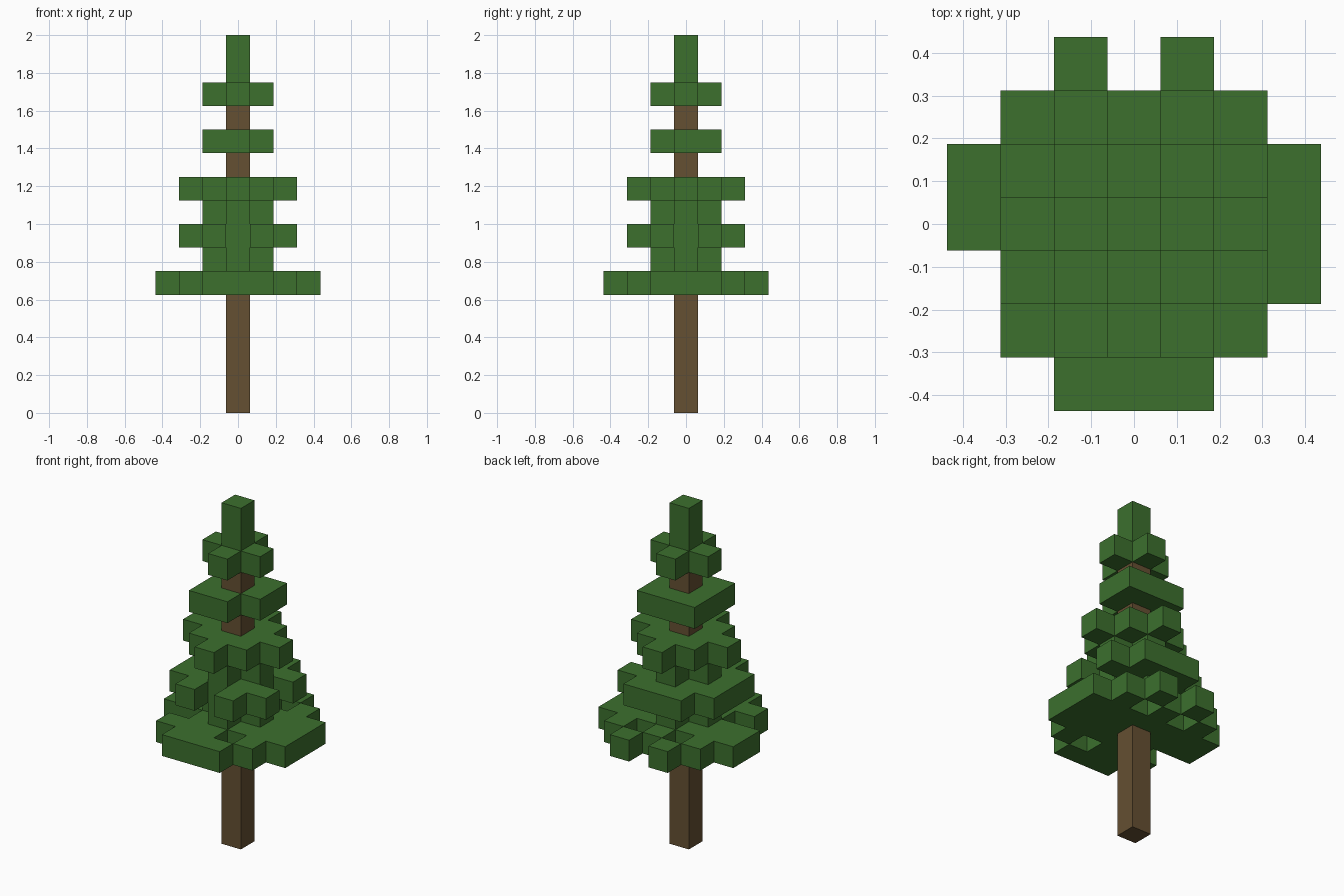
import bpy
import bmesh
from mathutils import Vector

U = 0.125  # edge length of one block

if "Cube" in bpy.data.objects:
    bpy.data.objects.remove(bpy.data.objects["Cube"], do_unlink=True)


def make_material(name, rgb):
    mat = bpy.data.materials.new(name)
    mat.use_nodes = True
    colour = (*rgb, 1.0)
    mat.diffuse_color = colour
    mat.node_tree.nodes["Principled BSDF"].inputs["Base Color"].default_value = colour
    return mat


leaf_green = make_material("leaf_green", (0.045, 0.162, 0.027))
bark_brown = make_material("bark_brown", (0.130, 0.080, 0.032))

# Plan of each kind of branch tier, rows running from back to front
PLUS = [".#.",
        "###",
        ".#."]
NOTCHED = ["###",
           "###",
           "##."]
STAR = ["..#..",
        ".###.",
        "#####",
        ".###.",
        "..#.."]
MIDDLE = [".###.",
          "#####",
          "####.",
          "#####",
          ".#.#."]
SKIRT = ["..#.#..",
         ".#.#.#.",
         "#######",
         "#######",
         "..#####",
         ".###.#.",
         "..###.."]

# Tier name, level of its lowest block, plan
TIERS = [("skirt_branches", 5, SKIRT),
         ("lower_inner_branches", 6, PLUS),
         ("middle_branches", 7, MIDDLE),
         ("upper_inner_branches", 8, PLUS),
         ("star_branches", 9, STAR),
         ("notched_branches", 11, NOTCHED),
         ("crown_branches", 13, PLUS)]

TRUNK_LEVELS = 13
trunk = {(0, 0, k) for k in range(TRUNK_LEVELS)}


def plan_cells(plan, level):
    half = len(plan) // 2
    return {(c - half, half - r, level)
            for r, row in enumerate(plan)
            for c, mark in enumerate(row) if mark == "#"}


parts = {name: plan_cells(plan, level) - trunk for name, level, plan in TIERS}
parts["tree_tip"] = {(0, 0, 14), (0, 0, 15)}
parts["trunk"] = trunk
solid = set().union(*parts.values())


def build_blocks(name, cells, mat):
    """Make one mesh from the exposed sides of a set of blocks."""
    bm = bmesh.new()
    for cell in sorted(cells):
        centre = Vector(cell) + Vector((0, 0, 0.5))
        for axis in range(3):
            for sign in (-1, 1):
                n = Vector((0, 0, 0))
                n[axis] = sign
                if tuple(int(a + b) for a, b in zip(cell, n)) in solid:
                    continue
                u = Vector((0, 0, 0))
                u[(axis + 1) % 3] = 1
                v = n.cross(u)
                corners = [(-1, -1), (1, -1), (1, 1), (-1, 1)]
                bm.faces.new([bm.verts.new((centre + (n + a * u + b * v) / 2) * U)
                              for a, b in corners])
    bmesh.ops.remove_doubles(bm, verts=bm.verts, dist=0.001)
    mesh = bpy.data.meshes.new(name)
    bm.to_mesh(mesh)
    bm.free()
    mesh.materials.append(mat)
    obj = bpy.data.objects.new(name, mesh)
    bpy.context.collection.objects.link(obj)


for part, blocks in parts.items():
    build_blocks(part, blocks, bark_brown if part == "trunk" else leaf_green)
